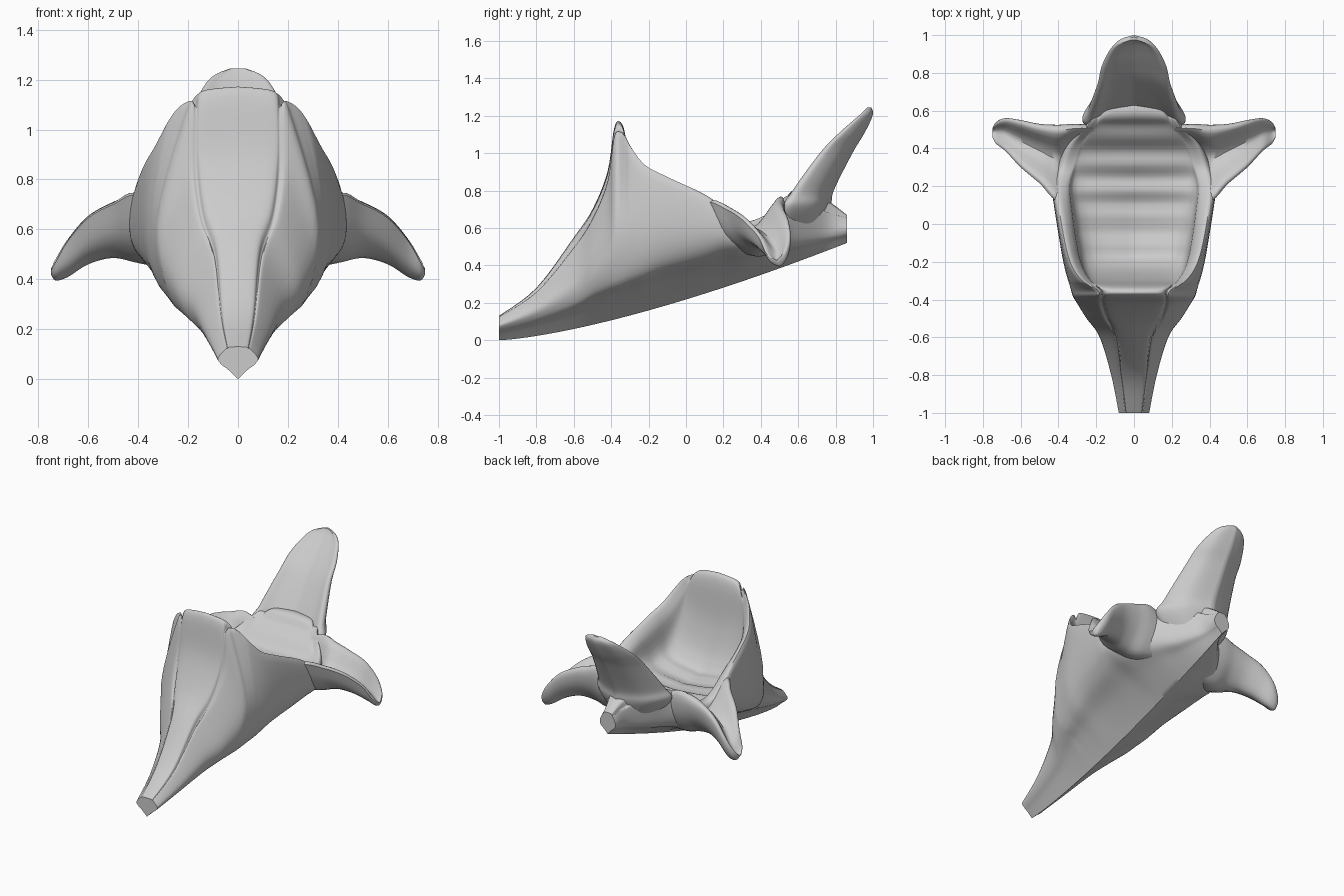
import bpy, bmesh, math
from mathutils import Vector

cube = bpy.data.objects.get("Cube")
if cube:
    bpy.data.objects.remove(cube, do_unlink=True)

gray = bpy.data.materials.new("soft gray")
gray.use_nodes = True
gray.diffuse_color = (0.6, 0.6, 0.6, 1)
gray.node_tree.nodes["Principled BSDF"].inputs["Base Color"].default_value = gray.diffuse_color


def spline(rows, steps):
    """Smooth curve through rows of numbers, any row length."""
    rows = [Vector(r) for r in rows]
    out = []
    for i in range(len(rows) - 1):
        a, b = rows[max(i - 1, 0)], rows[i]
        c, d = rows[i + 1], rows[min(i + 2, len(rows) - 1)]
        for k in range(steps):
            t = k / steps
            m, n = (c - a) / 2, (d - b) / 2
            out.append(b + m * t + (3 * (c - b) - 2 * m - n) * t ** 2
                       + (2 * (b - c) + m + n) * t ** 3)
    return out + [rows[-1]]


def loft(name, rings):
    """Closed smooth skin through rings of equal point count."""
    bm = bmesh.new()
    rows = [[bm.verts.new(p) for p in ring] for ring in rings]
    count = len(rows[0])
    for low, high in zip(rows, rows[1:]):
        for i in range(count):
            j = (i + 1) % count
            bm.faces.new((low[i], low[j], high[j], high[i]))
    bm.faces.new(rows[0])
    bm.faces.new(rows[-1])
    bmesh.ops.recalc_face_normals(bm, faces=bm.faces[:])
    mesh = bpy.data.meshes.new(name)
    bm.to_mesh(mesh)
    bm.free()
    mesh.materials.append(gray)
    obj = bpy.data.objects.new(name, mesh)
    bpy.context.collection.objects.link(obj)
    bpy.ops.object.select_all(action="DESELECT")
    obj.select_set(True)
    bpy.context.view_layer.objects.active = obj
    bpy.ops.object.shade_smooth_by_angle(angle=math.radians(50))


def mirrored(half):
    """Complete a half outline that starts and ends on the middle plane."""
    return list(half) + [(-p[0], *p[1:]) for p in half[-2:0:-1]]


def mix(a, b, t):
    return a + (b - a) * t


# Pouch: y, ridge height, side width, rim width, rim height, floor height
# (the floor lies above the rim where the snout is closed)
pouch_stations = [
    (-1, .06, .08, .05, .12, .13), (-.8, .12, .12, .08, .25, .28),
    (-.6, .2, .18, .11, .48, .55), (-.5, .26, .25, .17, .63, .7),
    (-.42, .3, .3, .2, .82, .9), (-.385, .32, .32, .2, 1.05, 1.13),
    (-.355, .33, .33, .21, 1.08, 1.17), (-.325, .34, .34, .25, 1.06, 1.1),
    (-.295, .35, .35, .29, 1.01, .84), (-.22, .37, .37, .34, .92, .62),
    (-.1, .41, .39, .375, .86, .54), (.1, .45, .42, .41, .77, .55),
    (.2, .47, .43, .42, .7, .57), (.3, .47, .41, .39, .63, .6),
    (.42, .49, .35, .34, .66, .66), (.52, .51, .26, .25, .75, .75),
    (.6, .52, .19, .2, .76, .81), (.75, .55, .08, .08, .68, .75),
    (.86, .57, .06, .04, .65, .67)]
rings = []
for y, ridge, side, rim, top, floor in spline(pouch_stations, 5):
    keel = .52 * ((y + 1) / 1.86) ** 1.4
    if -.2 < y < .55:
        floor += .011 * math.sin(45 * y)
    half = spline([(0, keel), (side * .47, mix(keel, ridge, .6)), (side * .85, ridge),
                   (side, mix(ridge, top, .4)), (rim, top),
                   (rim * .83, mix(top, floor, .15)),
                   (rim * .7, mix(top, floor, .8)), (0, floor)], 5)
    rings.append([(p[0], y, p[1]) for p in mirrored(half)])
loft("pouch_body", rings)

# Rear lobe: height, half width, front edge, back
lobe_stations = [(.5, .08, .54, .68), (.7, .26, .52, .77), (.8, .24, .57, .79),
                 (1, .19, .715, .89), (1.1, .17, .81, .95), (1.18, .13, .9, .99),
                 (1.22, .09, .945, 1), (1.245, .03, .97, .99)]
rings = []
for z, w, front, back in spline(lobe_stations, 6):
    half = spline([(0, mix(front, back, .25)), (w * .6, mix(front, back, .15)),
                   (w * .93, front), (w, mix(front, back, .2)),
                   (w * .65, mix(front, back, .7)), (0, back)], 5)
    rings.append([(p[0], p[1], z) for p in mirrored(half)])
loft("rear_lobe", rings)

# Channelled wings: x, front lip y and z, back lip y and z, underside z
wing_stations = [
    (.16, .3, .53, .52, .7, .47), (.3, .2, .55, .53, .755, .45),
    (.4, .12, .73, .525, .74, .465), (.5, .215, .7, .53, .705, .485),
    (.6, .3, .645, .55, .65, .46), (.68, .385, .555, .56, .56, .41),
    (.73, .425, .47, .54, .48, .395), (.75, .46, .435, .505, .44, .42)]
for sign, label in ((1, "left"), (-1, "right")):
    rings = []
    for x, yf, zf, yb, zb, under in spline(wing_stations, 6):
        channel = mix(min(zf, zb), under, .5)
        outline = [(yf, zf), (mix(yf, yb, .12), zf), (mix(yf, yb, .55), channel),
                   (mix(yf, yb, .88), zb), (yb, mix(zb, under, .12)),
                   (mix(yf, yb, .93), mix(zb, under, .6)), (mix(yf, yb, .65), under),
                   (mix(yf, yb, .2), mix(zf, under, .65)), (yf, zf)]
        rings.append([(sign * x, p[0], p[1]) for p in spline(outline, 4)[:-1]])
    loft(label + "_wing", rings)
